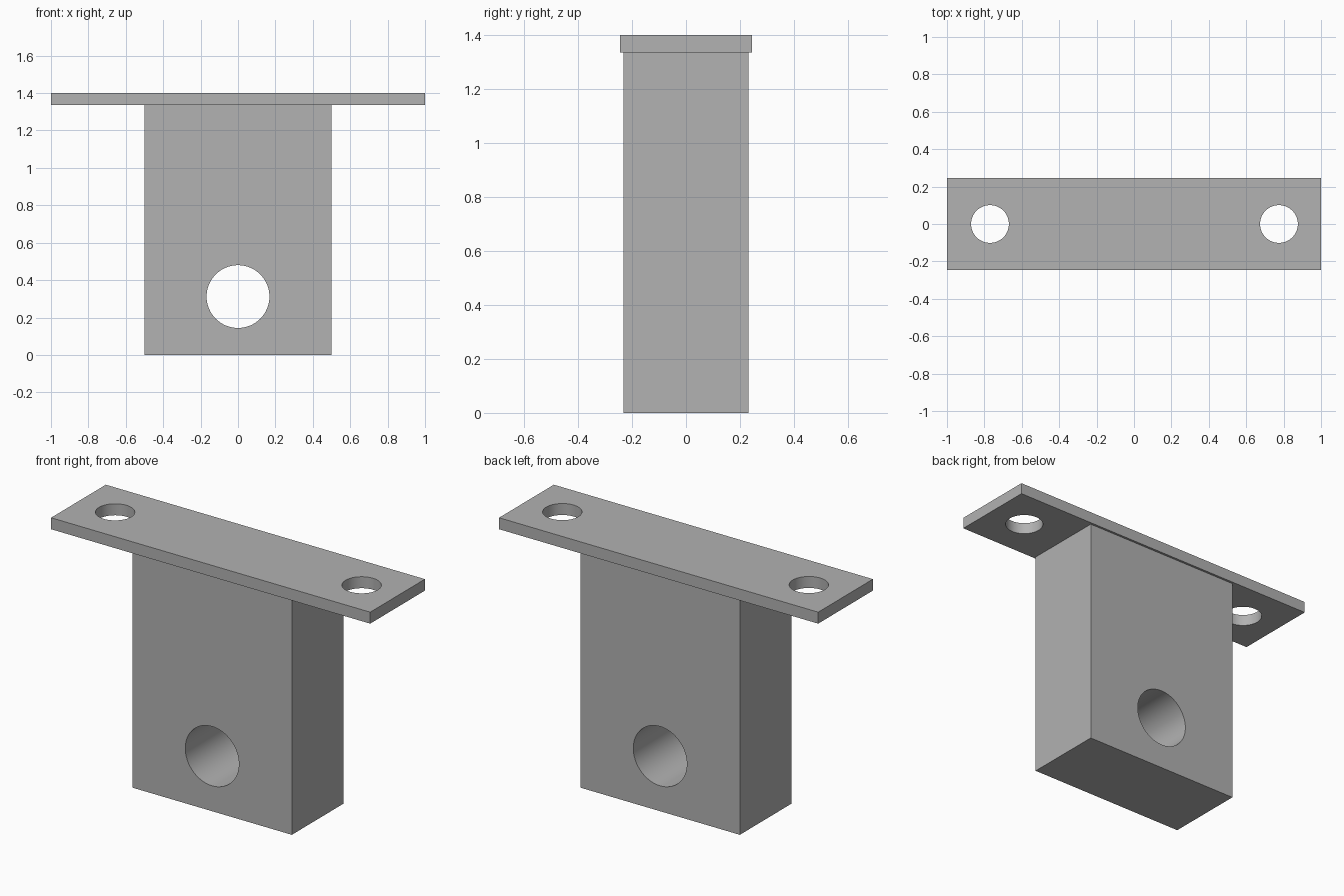
import bpy
from math import radians

default = bpy.data.objects.get("Cube")
if default:
    bpy.data.objects.remove(default, do_unlink=True)

# Single plain grey material
grey = bpy.data.materials.new("plain_grey")
grey.use_nodes = True
colour = (0.445, 0.445, 0.445, 1)
grey.diffuse_color = colour
grey.node_tree.nodes["Principled BSDF"].inputs["Base Color"].default_value = colour


def box(name, size, centre):
    bpy.ops.mesh.primitive_cube_add(size=1, location=centre)
    obj = bpy.context.object
    obj.name = name
    obj.scale = size
    bpy.ops.object.transform_apply(location=False, rotation=False, scale=True)
    obj.data.materials.append(grey)
    return obj


def drill(target, radius, centre, rotation=(0, 0, 0)):
    """Cut a round through hole, then discard the cutter."""
    bpy.ops.mesh.primitive_cylinder_add(
        vertices=64, radius=radius, depth=1, location=centre, rotation=rotation)
    cutter = bpy.context.object
    cutter.hide_render = True
    cutter.data.materials.append(grey)
    mod = target.modifiers.new("hole", 'BOOLEAN')
    mod.operation = 'DIFFERENCE'
    mod.solver = 'EXACT'
    mod.object = cutter
    bpy.context.view_layer.objects.active = target
    bpy.ops.object.modifier_apply(modifier=mod.name)
    bpy.data.objects.remove(cutter, do_unlink=True)


def shade(obj):
    bpy.ops.object.select_all(action='DESELECT')
    obj.select_set(True)
    bpy.context.view_layer.objects.active = obj
    bpy.ops.object.shade_smooth_by_angle(angle=radians(30))


plate_bottom, top = 1.335, 1.4

# Upright block with a cross bore from front to back
block = box("mounting_block", (1.0, 0.464, plate_bottom), (0, 0, plate_bottom / 2))
drill(block, 0.168, (0, 0, 0.312), (radians(90), 0, 0))
shade(block)

# Top plate with a bolt hole in each overhanging end
plate = box("top_plate", (2.0, 0.49, top - plate_bottom), (0, 0, (plate_bottom + top) / 2))
for x in (-0.77, 0.775):
    drill(plate, 0.101, (x, 0, top))
shade(plate)
